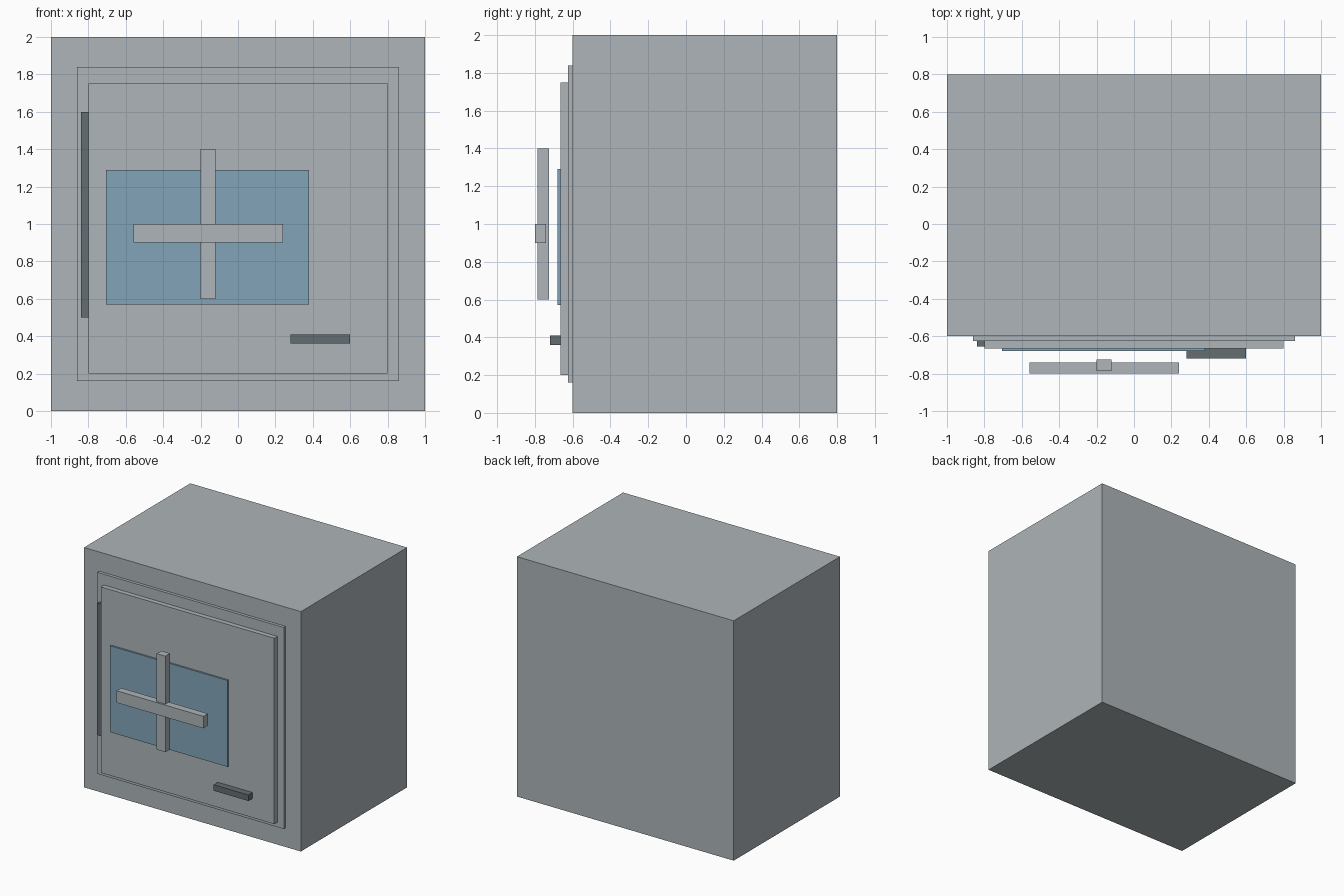
import bpy

cube = bpy.data.objects.get("Cube")
if cube:
    bpy.data.objects.remove(cube, do_unlink=True)


def material(name, rgb):
    m = bpy.data.materials.new(name)
    m.use_nodes = True
    color = (*rgb, 1.0)
    m.diffuse_color = color
    node = next(n for n in m.node_tree.nodes if n.type == "BSDF_PRINCIPLED")
    node.inputs["Base Color"].default_value = color
    return m


steel = material("light_steel", (0.42, 0.46, 0.48))
blue = material("blue_plate", (0.225, 0.375, 0.48))
dark = material("dark_steel", (0.125, 0.153, 0.168))


def box(name, xs, ys, zs, mat):
    """Box spanning the given (low, high) range on each axis."""
    spans = (xs, ys, zs)
    bpy.ops.mesh.primitive_cube_add(size=1, location=[(a + b) / 2 for a, b in spans])
    ob = bpy.context.object
    ob.name = name
    ob.scale = [b - a for a, b in spans]
    bpy.ops.object.transform_apply(location=False, rotation=False, scale=True)
    ob.data.materials.append(mat)
    return ob


# Cabinet, raised frame and door
box("cabinet", (-1, 1), (-0.6, 0.8), (0, 2), steel)
box("door_frame", (-0.86, 0.86), (-0.625, -0.6), (0.16, 1.84), steel)
box("door", (-0.8, 0.8), (-0.665, -0.625), (0.2, 1.75), steel)

# Hinge beside the door
box("hinge", (-0.84, -0.8), (-0.655, -0.625), (0.5, 1.6), dark)

# Plate and latch on the door
box("door_plate", (-0.705, 0.38), (-0.68, -0.665), (0.57, 1.29), blue)
box("latch", (0.28, 0.6), (-0.72, -0.665), (0.36, 0.41), dark)

# Cross-shaped handle standing off the door
box("handle_upright", (-0.2, -0.12), (-0.785, -0.725), (0.6, 1.4), steel)
box("handle_bar", (-0.56, 0.24), (-0.8, -0.74), (0.9, 1.0), steel)
